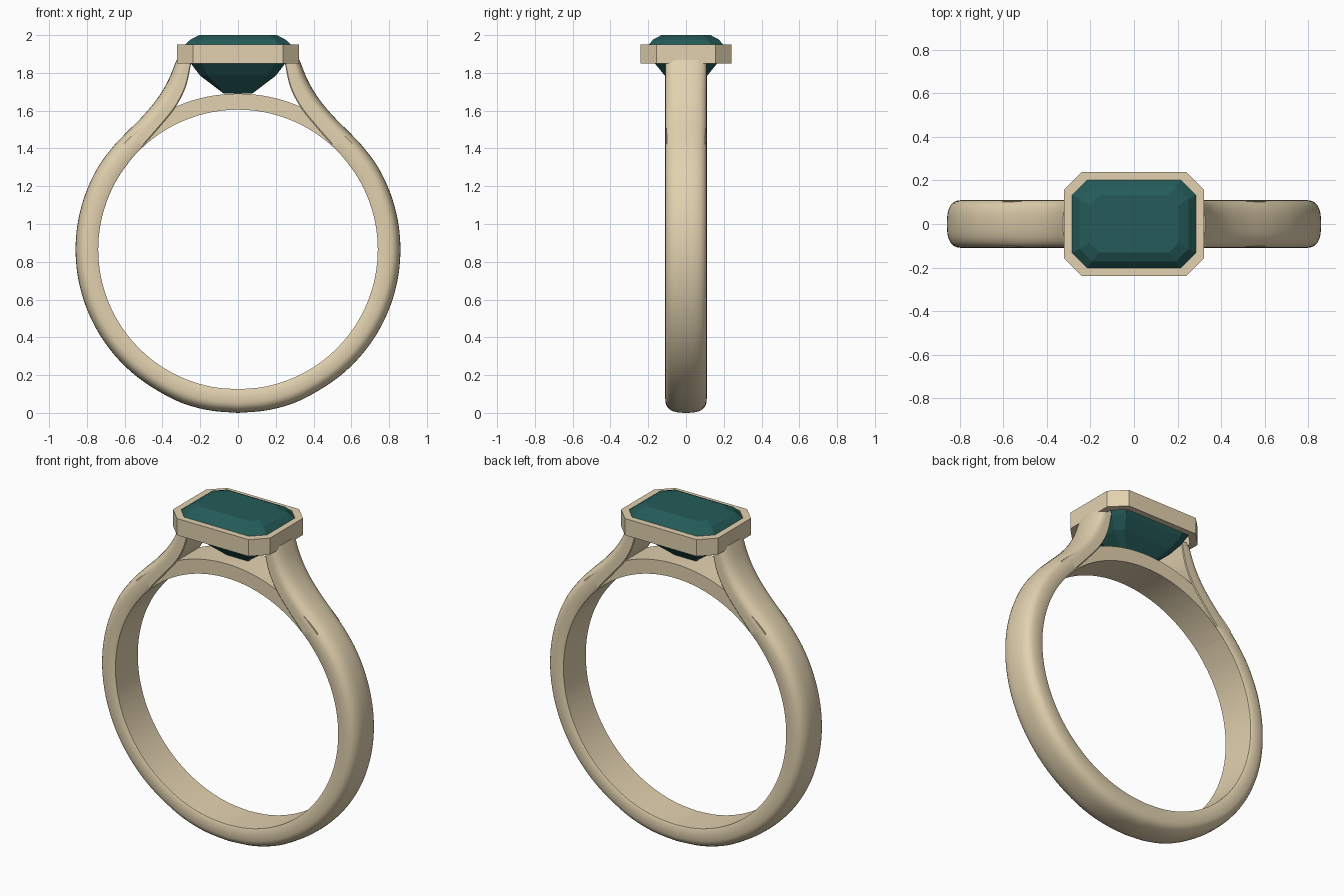
import bpy, bmesh, math
from mathutils import Vector

if "Cube" in bpy.data.objects:
    bpy.data.objects.remove(bpy.data.objects["Cube"])

CZ, R_IN, HALF_W = 0.865, 0.74, 0.11   # finger hole centre, radius, half band width


def material(name, rgb):
    m = bpy.data.materials.new(name)
    m.diffuse_color = (*rgb, 1)
    m.use_nodes = True
    m.node_tree.nodes["Principled BSDF"].inputs["Base Color"].default_value = m.diffuse_color
    return m


gold = material("pale_gold", (0.76, 0.64, 0.43))
green = material("deep_green", (0.018, 0.105, 0.10))


def loft(name, rings, mat, closed=False, smooth=None):
    """Skin a list of equal-length point rings; cap the ends unless closed."""
    bm = bmesh.new()
    vs = [[bm.verts.new(p) for p in r] for r in rings]
    n, m = len(vs), len(vs[0])
    for i in range(n if closed else n - 1):
        a, b = vs[i], vs[(i + 1) % n]
        for j in range(m):
            k = (j + 1) % m
            bm.faces.new((a[j], a[k], b[k], b[j]))
    if not closed:
        bm.faces.new(vs[0])
        bm.faces.new(vs[-1])
    bmesh.ops.recalc_face_normals(bm, faces=bm.faces)
    me = bpy.data.meshes.new(name)
    bm.to_mesh(me)
    bm.free()
    ob = bpy.data.objects.new(name, me)
    bpy.context.collection.objects.link(ob)
    me.materials.append(mat)
    if smooth:
        bpy.ops.object.select_all(action='DESELECT')
        ob.select_set(True)
        bpy.context.view_layer.objects.active = ob
        bpy.ops.object.shade_smooth_by_angle(angle=math.radians(smooth))
    return ob


def polar(r, deg):
    a = math.radians(deg)
    return Vector((r * math.cos(a), CZ + r * math.sin(a)))


def catmull(pts, steps):
    pts = [2 * pts[0] - pts[1]] + pts + [2 * pts[-1] - pts[-2]]
    out = []
    for p0, p1, p2, p3 in zip(pts, pts[1:], pts[2:], pts[3:]):
        for s in range(steps):
            t = s / steps
            out.append(0.5 * (2 * p1 + (p2 - p0) * t + (2 * p0 - 5 * p1 + 4 * p2 - p3) * t * t
                              + (3 * p1 - p0 - 3 * p2 + p3) * t ** 3))
    return out + [pts[-2]]


# Band: inner and outer outline of the right half, bottom to shoulder tip
angles = range(-90, 31, 10)
inner = [polar(R_IN, a) for a in angles]
outer = [polar(0.865 if a < -60 else 0.86, a) for a in angles]
inner += [Vector(p) for p in ((0.575, 1.33), (0.497, 1.42), (0.41, 1.52), (0.33, 1.62),
                              (0.275, 1.73), (0.245, 1.868))]
outer += [Vector(p) for p in ((0.665, 1.405), (0.59, 1.485), (0.51, 1.565), (0.43, 1.66),
                              (0.37, 1.76), (0.326, 1.868))]
inner, outer = catmull(inner, 5), catmull(outer, 5)

# Cross-section (depth fraction, y): flat inside, softly domed outside
section = [(0.0, -HALF_W + 0.004), (0.05, -HALF_W)]
for i in range(17):
    a = math.pi * i / 16
    c, s = math.cos(a), math.sin(a)
    section.append((0.4 + 0.6 * s ** 0.75, -HALF_W * math.copysign(abs(c) ** 0.75, c)))
section += [(0.05, HALF_W), (0.0, HALF_W - 0.004)]


def station(i, o, side):
    ring = []
    for f, y in section:
        p = i.lerp(o, f)
        ring.append((side * p.x, y, p.y))
    return ring


right = [station(i, o, 1) for i, o in zip(inner, outer)]
left = [station(i, o, -1) for i, o in zip(inner, outer)]
loft("band", right[::-1] + left[1:], gold, smooth=35)

# Bridge under the stone closing the finger hole
bridge = []
for k in range(41):
    a = 43 + 94 * k / 40
    (xi, zi), (xo, zo) = polar(R_IN, a), polar(0.825, a)
    w = HALF_W - 0.004
    bridge.append([(xi, -w, zi), (xo, -w, zo), (xo, w, zo), (xi, w, zi)])
loft("bridge", bridge, gold, smooth=35)


def octagon(x, y, c, z):
    q = [(x, y - c), (x - c, y)]
    pts = q + [(-a, b) for a, b in q[::-1]] + [(-a, -b) for a, b in q] + [(a, -b) for a, b in q[::-1]]
    return [(a, b, z) for a, b in pts]


# Bezel: cut-corner frame
loft("bezel", [octagon(0.322, 0.24, 0.084, 1.85), octagon(0.322, 0.24, 0.084, 1.95),
               octagon(0.285, 0.203, 0.07, 1.95), octagon(0.285, 0.203, 0.07, 1.85)],
     gold, closed=True)

# Step-cut stone, table down to keel
loft("stone", [octagon(*p) for p in (
    (0.205, 0.13, 0.045, 2.0), (0.25, 0.172, 0.057, 1.978), (0.284, 0.202, 0.07, 1.945),
    (0.284, 0.202, 0.07, 1.915), (0.25, 0.165, 0.057, 1.85), (0.2, 0.112, 0.04, 1.785),
    (0.075, 0.012, 0.006, 1.69))], green)
